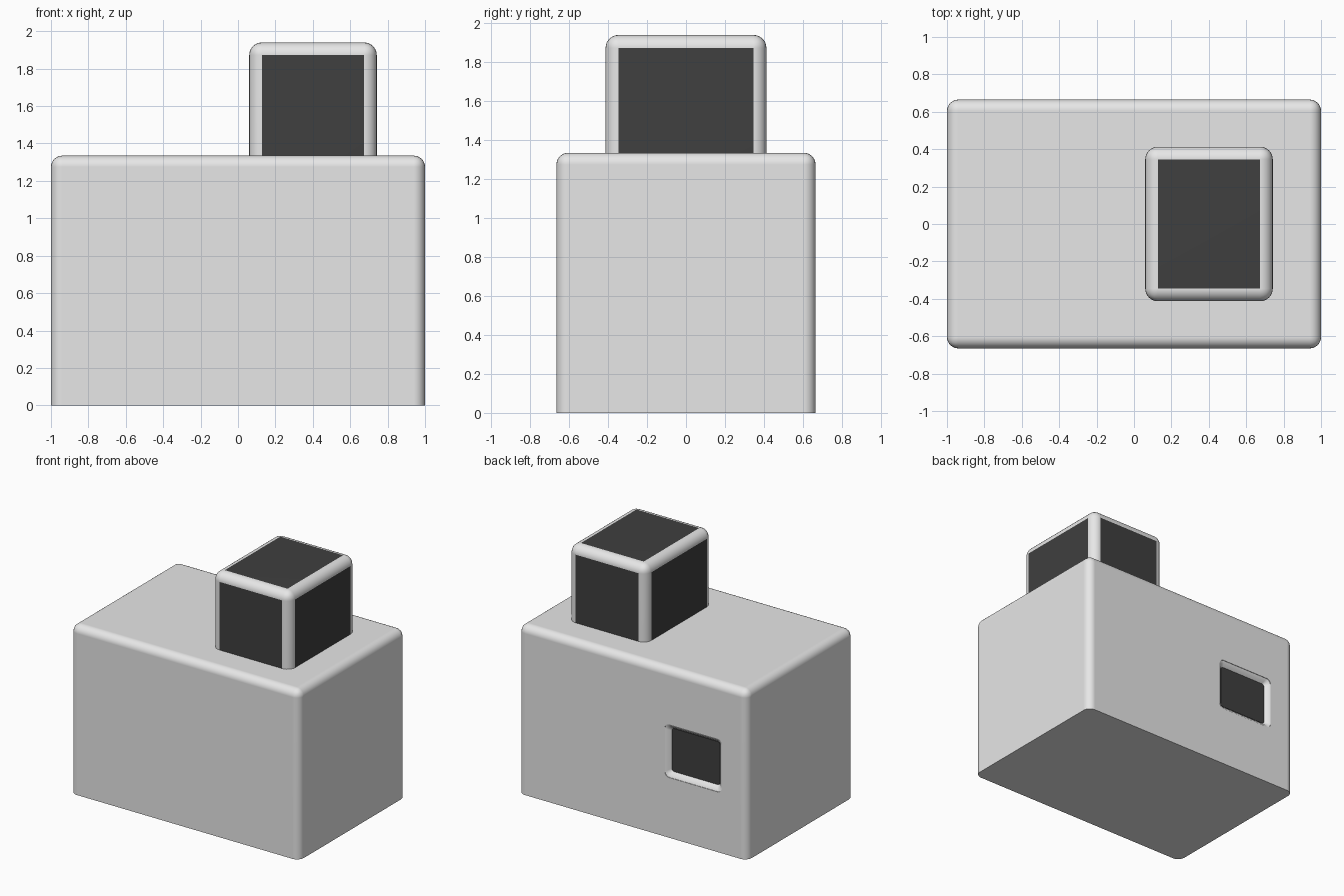
import bpy, bmesh, math
from mathutils import Vector

if "Cube" in bpy.data.objects:
    bpy.data.objects.remove(bpy.data.objects["Cube"])


def material(name, v):
    m = bpy.data.materials.new(name)
    m.diffuse_color = (v, v, v, 1)
    m.use_nodes = True
    m.node_tree.nodes["Principled BSDF"].inputs["Base Color"].default_value = m.diffuse_color
    return m


LIGHT = material("light_grey", 0.8)
DARK = material("dark_glass", 0.05)


def add_object(name, bm, mats):
    bmesh.ops.recalc_face_normals(bm, faces=bm.faces)
    me = bpy.data.meshes.new(name)
    bm.to_mesh(me)
    bm.free()
    for m in mats:
        me.materials.append(m)
    ob = bpy.data.objects.new(name, me)
    bpy.context.collection.objects.link(ob)
    return ob


def rounded_box(name, lo, hi, radius, mats, segments=6):
    """Box with every edge rounded except those around the base."""
    lo, hi = Vector(lo), Vector(hi)
    bm = bmesh.new()
    bmesh.ops.create_cube(bm, size=1)
    for v in bm.verts:
        v.co = Vector((lo[i] + (v.co[i] + 0.5) * (hi[i] - lo[i]) for i in range(3)))
    edges = [e for e in bm.edges if max(v.co.z for v in e.verts) > lo.z + 1e-4]
    bmesh.ops.bevel(bm, geom=edges, offset=radius, segments=segments,
                    profile=0.5, affect='EDGES')
    bm.normal_update()
    # flat side and top faces become panels when there is a second material
    if len(mats) > 1:
        for f in bm.faces:
            n = f.normal
            if max(abs(c) for c in n) > 0.9999 and n.z > -0.5 and f.calc_area() > 0.05:
                f.material_index = 1
    return add_object(name, bm, mats)


def rounded_rect(cx, cz, w, h, r, y, steps=5):
    pts = []
    for k, (sx, sz) in enumerate(((1, 1), (-1, 1), (-1, -1), (1, -1))):
        for i in range(steps + 1):
            a = math.pi / 2 * (k + i / steps)
            pts.append((cx + sx * (w / 2 - r) + r * math.cos(a), y,
                        cz + sz * (h / 2 - r) + r * math.sin(a)))
    return pts


def loft(name, rings, mats):
    bm = bmesh.new()
    loops = [[bm.verts.new(p) for p in ring] for ring in rings]
    for a, b in zip(loops, loops[1:]):
        for i in range(len(a)):
            j = (i + 1) % len(a)
            bm.faces.new((a[i], a[j], b[j], b[i]))
    bm.faces.new(loops[0])
    if len(loops) > 1:
        bm.faces.new(loops[-1])
    return add_object(name, bm, mats)


def smooth(ob):
    me = ob.data
    me.shade_smooth()
    me.set_sharp_from_angle(angle=math.radians(35))
    ob.modifiers.new("even_normals", 'WEIGHTED_NORMAL').keep_sharp = True


# main body
HALF_Y = 0.665
body = rounded_box("body", (-1, -HALF_Y, 0), (1, HALF_Y, 1.335), 0.06, [LIGHT])

# sloped, rounded recess cut in the back
CX, CZ, W, H, INSET, DEPTH = -0.53, 0.685, 0.50, 0.42, 0.04, 0.035
cutter = loft("recess_cutter", [
    rounded_rect(CX, CZ, W, H, 0.04, HALF_Y + 0.05),
    rounded_rect(CX, CZ, W, H, 0.04, HALF_Y - 0.004),
    rounded_rect(CX, CZ, W - INSET, H - INSET, 0.03, HALF_Y - 0.012),
    rounded_rect(CX, CZ, W - 2 * INSET, H - 2 * INSET, 0.02, HALF_Y - DEPTH),
], [LIGHT])
cut = body.modifiers.new("recess", 'BOOLEAN')
cut.object, cut.operation, cut.solver = cutter, 'DIFFERENCE', 'EXACT'
bpy.context.view_layer.objects.active = body
bpy.ops.object.modifier_apply(modifier=cut.name)
bpy.data.objects.remove(cutter)
smooth(body)

# dark pane on the floor of the recess
loft("back_window", [
    rounded_rect(CX, CZ, W - 2 * INSET, H - 2 * INSET, 0.02, HALF_Y - DEPTH - 0.002),
    rounded_rect(CX, CZ, W - 2 * INSET, H - 2 * INSET, 0.02, HALF_Y - DEPTH + 0.003),
], [DARK])

# glazed turret on the roof
turret = rounded_box("roof_turret", (0.06, -0.413, 1.32), (0.742, 0.413, 1.94),
                     0.067, [LIGHT, DARK])
smooth(turret)
